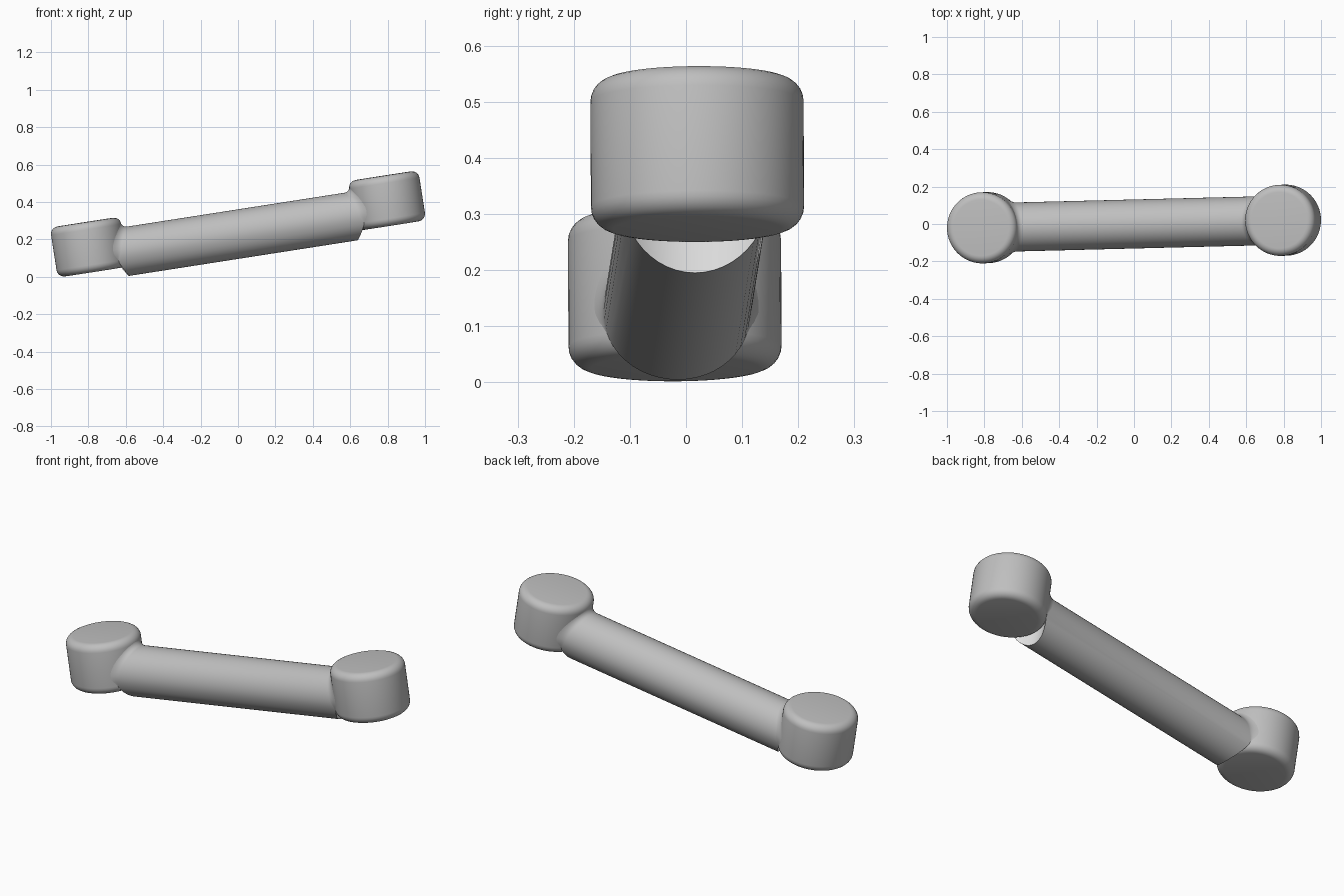
import bpy
import bmesh
import math
from mathutils import Matrix, Vector

if "Cube" in bpy.data.objects:
    bpy.data.objects.remove(bpy.data.objects["Cube"], do_unlink=True)

HUB_X, HUB_R, HUB_HALF = 0.807, 0.19, 0.135
BAR_R, BAR_Z, FILLET, SIDES = 0.131, -0.054, 0.03, 48
# The whole link is tilted up and turned slightly
POSE = (Matrix.Translation((0, 0, 0.2825))
        @ Matrix.Rotation(math.radians(1.44), 4, 'Z')
        @ Matrix.Rotation(math.radians(-8.85), 4, 'Y'))


def make_material(name, value):
    mat = bpy.data.materials.new(name)
    mat.use_nodes = True
    color = (value, value, value, 1)
    mat.diffuse_color = color
    mat.node_tree.nodes["Principled BSDF"].inputs["Base Color"].default_value = color
    return mat


grey = make_material("body_grey", 0.52)
light = make_material("cut_face_light_grey", 0.78)


def make_object(name, bm, mats):
    bmesh.ops.recalc_face_normals(bm, faces=bm.faces)
    mesh = bpy.data.meshes.new(name)
    bm.to_mesh(mesh)
    bm.free()
    obj = bpy.data.objects.new(name, mesh)
    bpy.context.collection.objects.link(obj)
    for mat in mats:
        mesh.materials.append(mat)
    obj.matrix_world = POSE
    bpy.ops.object.select_all(action='DESELECT')
    obj.select_set(True)
    bpy.context.view_layer.objects.active = obj
    bpy.ops.object.shade_smooth_by_angle(angle=math.radians(40))
    return obj


# Rounded hubs at both ends
for name, side in (("left_hub", 1), ("right_hub", -1)):
    bm = bmesh.new()
    bmesh.ops.create_cone(bm, cap_ends=True, segments=64, radius1=HUB_R, radius2=HUB_R,
                          depth=2 * HUB_HALF, matrix=Matrix.Translation((side * HUB_X, 0, 0)))
    rims = [e for e in bm.edges if abs(e.verts[0].co.z - e.verts[1].co.z) < 0.001]
    bmesh.ops.bevel(bm, geom=rims, offset=0.04, segments=6, profile=0.5, affect='EDGES')
    make_object(name, bm, [grey])


# Connecting bar: scooped around each hub, with a flare where it joins the hub wall
def bar_point(side, i, turn):
    angle = 2 * math.pi * i / SIDES
    z = BAR_Z + BAR_R * math.sin(angle)
    t = min(max((z + 0.11) / 0.07, 0), 1)
    flare = FILLET * t * t * (3 - 2 * t)
    radius = BAR_R + flare * (1 - math.cos(turn))
    y = radius * math.cos(angle)
    wall = HUB_X - math.sqrt((HUB_R - 0.002) ** 2 - y * y)
    x = wall - flare * (1 - math.sin(turn))
    return Vector((side * x, y, BAR_Z + radius * math.sin(angle)))


bm = bmesh.new()
turns = [math.pi / 2 * k / 6 for k in range(7)]
stations = [(-1, t) for t in reversed(turns)] + [(1, t) for t in turns]
rings = [[bm.verts.new(bar_point(s, i, t)) for i in range(SIDES)] for s, t in stations]
for a, b in zip(rings, rings[1:]):
    for i in range(SIDES):
        j = (i + 1) % SIDES
        bm.faces.new((a[i], a[j], b[j], b[i]))

# Scooped end faces, as vertical strips following the hub wall
for ring in (rings[0], rings[-1]):
    for i in range(SIDES // 2):
        corners = [ring[i], ring[i + 1], ring[SIDES - i - 1], ring[-i]]
        face = bm.faces.new(list(dict.fromkeys(corners)))
        face.material_index = 1
bmesh.ops.remove_doubles(bm, verts=bm.verts, dist=0.00001)
make_object("connecting_bar", bm, [grey, light])
